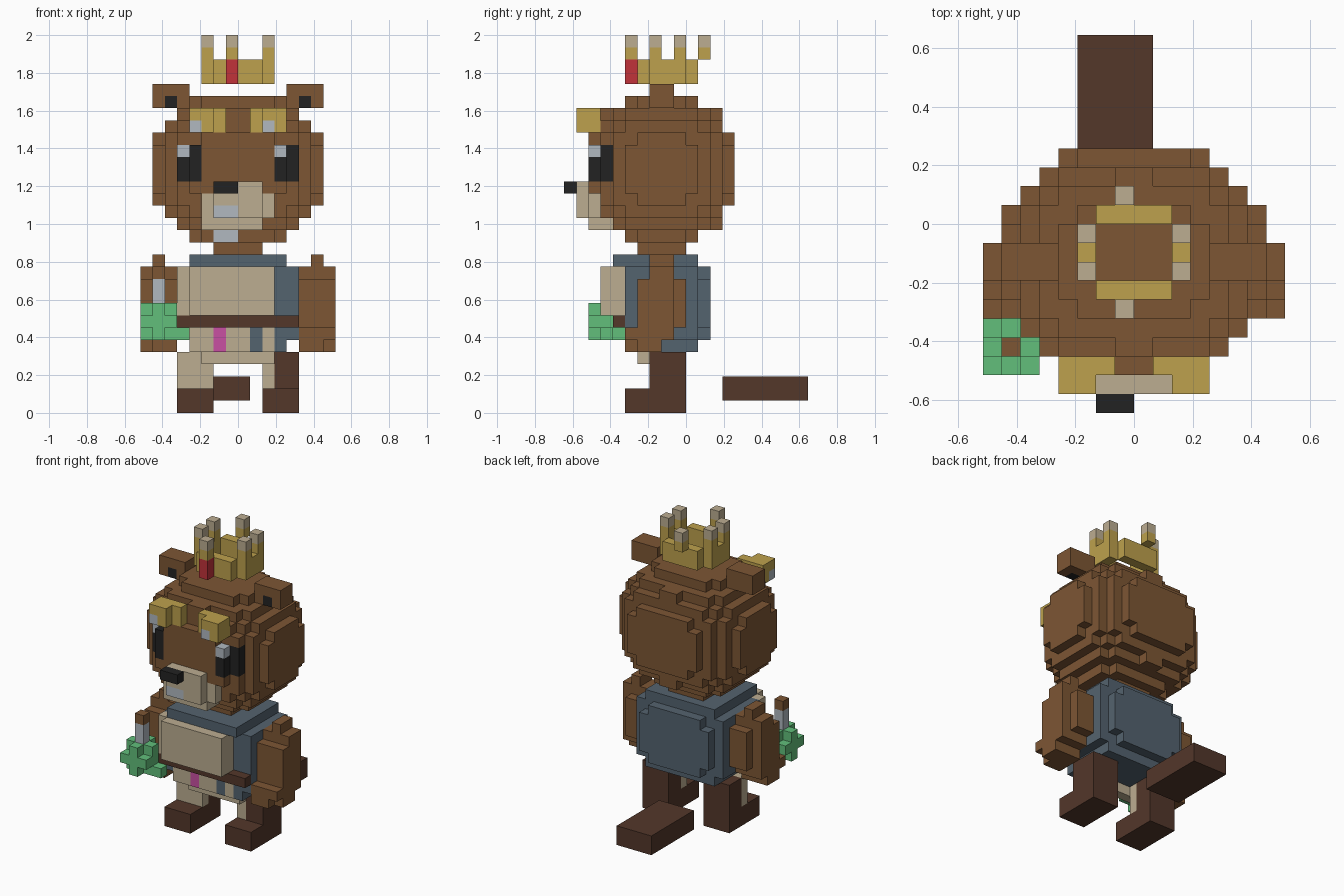
import bpy, bmesh
from mathutils import Vector

cube = bpy.data.objects.get("Cube")
if cube:
    bpy.data.objects.remove(cube, do_unlink=True)

U = 2 / 31          # edge of one block

COLOURS = {
    "fur_brown": "7D5634", "cream": "BCAD91", "gold": "BDA14D", "slate_blue": "54636F",
    "dark_brown": "53372A", "leaf_green": "62BF7B", "pink": "C850A2", "black": "222222",
    "red": "C1323A", "pale_grey": "B1B9C0",
}


def linear(c):
    return c / 12.92 if c <= 0.04045 else ((c + 0.055) / 1.055) ** 2.4


def make_material(name, code):
    rgb = [linear(int(code[i:i + 2], 16) / 255) for i in (0, 2, 4)] + [1]
    m = bpy.data.materials.new(name)
    m.use_nodes = True
    m.diffuse_color = rgb
    bsdf = m.node_tree.nodes["Principled BSDF"]
    bsdf.inputs["Base Color"].default_value = rgb
    bsdf.inputs["Roughness"].default_value = 0.8
    return m


MATS = {n: make_material(n, c) for n, c in COLOURS.items()}
cells = {}          # block position -> (part, colour); later blocks replace earlier ones


def box(part, colour, x0, x1, y0, y1, z0, z1):
    for x in range(x0, x1):
        for y in range(y0, y1):
            for z in range(z0, z1):
                cells[x, y, z] = (part, colour)


def pair(part, colour, x0, x1, *rest):
    """Box on the +x side and its mirror image."""
    box("left_" + part, colour, x0, x1, *rest)
    box("right_" + part, colour, -x1, -x0, *rest)


# Head: blocky ellipsoid
for x in range(-7, 7):
    for y in range(-8, 4):
        for z in range(14, 26):
            d = ((x + .5) / 7) ** 2 + ((y + 2.5) / 6) ** 2 + ((z - 19.5) / 6) ** 2
            if d < 1.16:
                cells[x, y, z] = ("head", "fur_brown")
box("neck", "fur_brown", -2, 2, -4, 0, 13, 14)

# Ears with dark insides
pair("ear", "fur_brown", 4, 7, -3, -1, 25, 27)
pair("ear", "black", 5, 6, -3, -2, 25, 26)

# Eyes, wrapped round the front corners of the head
pair("eye", "black", 3, 4, -8, -7, 19, 22)
pair("eye", "black", 4, 5, -7, -6, 19, 22)
box("left_eye", "pale_grey", 3, 4, -8, -7, 21, 22)
box("right_eye", "pale_grey", -5, -4, -7, -6, 21, 22)

# Brows
pair("brow", "gold", 1, 4, -8, -7, 23, 25)
pair("brow", "gold", 2, 4, -9, -8, 23, 25)
box("left_brow", "pale_grey", 2, 3, -9, -8, 23, 24)
box("right_brow", "pale_grey", -4, -3, -9, -8, 23, 24)

# Muzzle, nose, teeth and chin
box("muzzle", "cream", -3, 3, -8, -6, 16, 18)
box("muzzle", "cream", -3, 2, -8, -6, 15, 16)
box("muzzle", "cream", -2, 2, -9, -8, 16, 19)
box("muzzle", "cream", -2, 2, -8, -7, 18, 19)
box("muzzle", "pale_grey", -2, 0, -9, -8, 16, 17)
box("head", "pale_grey", -2, 0, -5, -4, 14, 15)
box("nose", "black", -2, 0, -10, -9, 18, 19)

# Crown: open ring, then six points with pale tips
for y in (-4, 0):
    box("crown", "gold", -2, 2, y, y + 1, 27, 29)
pair("crown_side", "gold", 2, 3, -3, 0, 27, 29)
box("crown_jewel", "red", -1, 0, -5, -4, 27, 29)
for x, y in ((-1, -5), (-1, 1), (-3, -3), (-3, -1), (2, -3), (2, -1)):
    box("crown_points", "gold", x, x + 1, y, y + 1, 29, 30)
    box("crown_points", "cream", x, x + 1, y, y + 1, 30, 31)

# Jacket
box("jacket", "slate_blue", -5, 5, -5, 1, 6, 12)
box("jacket", "slate_blue", -4, 4, 1, 2, 7, 11)
box("jacket", "slate_blue", -3, 3, 1, 2, 6, 12)
box("jacket", "slate_blue", -4, 4, -6, 1, 12, 13)
box("jacket", "slate_blue", -4, 4, -5, 1, 5, 6)

# Belly, belt and cloth below it
box("belly", "cream", -5, 3, -6, -5, 8, 12)
box("belly", "cream", -4, 3, -7, -6, 8, 12)
box("belt", "dark_brown", -5, 5, -6, -5, 7, 8)
box("loincloth", "cream", -4, 3, -5, -4, 5, 7)
box("loincloth", "pink", -2, -1, -5, -4, 5, 7)
box("loincloth", "slate_blue", 1, 2, -5, -4, 5, 7)
box("loincloth", "cream", -3, 3, -4, -3, 4, 5)

# Arms, rounded off by stacked boxes
pair("arm", "fur_brown", 5, 8, -4, -1, 7, 11)
pair("arm", "fur_brown", 5, 7, -4, 0, 7, 11)
pair("arm", "fur_brown", 5, 8, -3, -1, 11, 12)
pair("arm", "fur_brown", 6, 7, -3, -1, 12, 13)
pair("arm", "fur_brown", 5, 8, -5, -1, 6, 7)
pair("arm", "fur_brown", 5, 8, -4, -2, 5, 6)
pair("arm", "fur_brown", 5, 7, -5, -2, 5, 6)

# Legs with cream fronts, and feet
pair("leg", "dark_brown", 2, 5, -3, 0, 2, 5)
box("left_leg", "cream", 2, 3, -3, -2, 2, 5)
box("right_leg", "cream", -5, -2, -3, -2, 2, 5)
pair("foot", "dark_brown", 2, 5, -5, 0, 0, 2)

# Tail
box("tail", "dark_brown", -3, 1, 3, 10, 1, 3)

# Leafy bundle held in the hand: three crossed slabs and a stick
box("leaf_bundle", "leaf_green", -8, -5, -8, -5, 7, 8)
box("leaf_bundle", "leaf_green", -8, -5, -7, -6, 6, 9)
box("leaf_bundle", "leaf_green", -7, -6, -8, -5, 6, 9)
box("leaf_bundle", "leaf_green", -5, -4, -7, -6, 6, 7)
box("stick", "pale_grey", -7, -6, -7, -6, 9, 11)
box("stick", "fur_brown", -7, -6, -7, -6, 11, 12)


def build(part):
    """Skin the blocks of one part, leaving out faces that touch other blocks."""
    own = {p: c for p, (n, c) in cells.items() if n == part}
    names = sorted(set(own.values()))
    bm = bmesh.new()
    for p, colour in own.items():
        centre = Vector(p) + Vector((.5, .5, .5))
        for axis in range(3):
            for s in (-1, 1):
                n = [0, 0, 0]
                n[axis] = s
                if (p[0] + n[0], p[1] + n[1], p[2] + n[2]) in cells:
                    continue
                a, b = Vector((0, 0, 0)), Vector((0, 0, 0))
                a[(axis + 1) % 3], b[(axis + 2) % 3] = .5, .5 * s
                mid = centre + Vector(n) / 2
                f = bm.faces.new([bm.verts.new((mid + a * i + b * j) * U)
                                  for i, j in ((-1, -1), (1, -1), (1, 1), (-1, 1))])
                f.material_index = names.index(colour)
    bmesh.ops.remove_doubles(bm, verts=bm.verts, dist=U * 0.01)
    bmesh.ops.dissolve_limit(bm, angle_limit=0.01, verts=bm.verts, edges=bm.edges,
                             delimit={'MATERIAL'})
    mesh = bpy.data.meshes.new(part)
    bm.to_mesh(mesh)
    bm.free()
    for n in names:
        mesh.materials.append(MATS[n])
    bpy.context.collection.objects.link(bpy.data.objects.new(part, mesh))


for part in sorted({n for n, c in cells.values()}):
    build(part)
